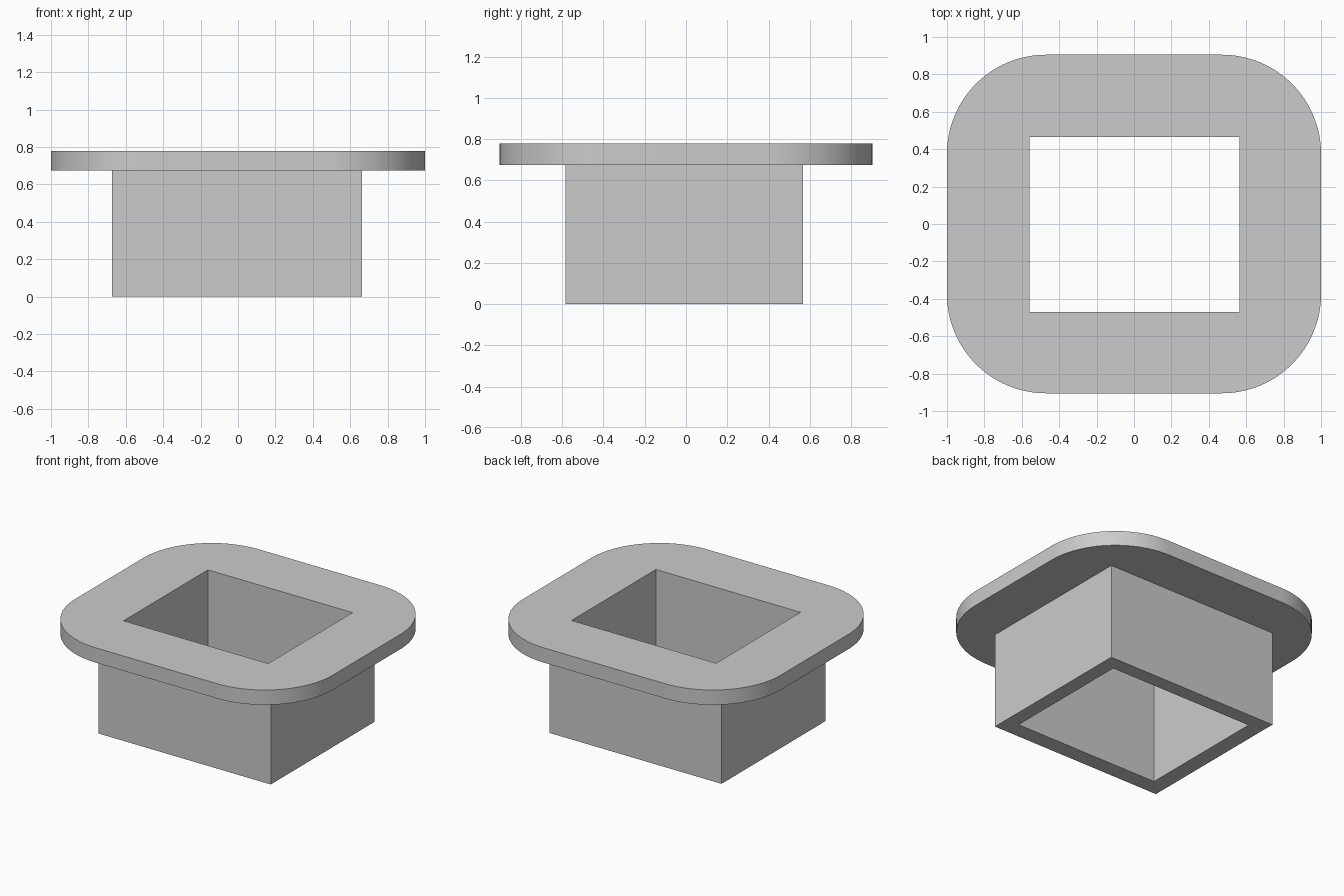
import bpy
import bmesh
from math import cos, sin, pi, radians

cube = bpy.data.objects.get("Cube")
if cube:
    bpy.data.objects.remove(cube, do_unlink=True)

FLANGE_BOTTOM, FLANGE_TOP = 0.674, 0.778
CORNER_STEPS = 24

bm = bmesh.new()


def rectangle(x0, x1, y0, y1):
    return [(x0, y0), (x1, y0), (x1, y1), (x0, y1)]


def rounded_rectangle(hx, hy, r):
    points = []
    for quarter, (sx, sy) in enumerate([(1, 1), (-1, 1), (-1, -1), (1, -1)]):
        for i in range(CORNER_STEPS + 1):
            a = (quarter + i / CORNER_STEPS) * pi / 2
            points.append((sx * (hx - r) + r * cos(a), sy * (hy - r) + r * sin(a)))
    return points


def wall(outline, z0, z1):
    """Upright wall around an outline; returns its lower and upper edge loops."""
    low = [bm.verts.new((x, y, z0)) for x, y in outline]
    high = [bm.verts.new((x, y, z1)) for x, y in outline]
    n = len(outline)
    for i in range(n):
        j = (i + 1) % n
        bm.faces.new((low[i], low[j], high[j], high[i]))
    return [[bm.edges.get((ring[i], ring[(i + 1) % n])) for i in range(n)]
            for ring in (low, high)]


# Upright walls: flange rim, outer box and the bore through both
rim_low, rim_high = wall(rounded_rectangle(1.0, 0.905, 0.53), FLANGE_BOTTOM, FLANGE_TOP)
box_low, box_high = wall(rectangle(-0.673, 0.664, -0.585, 0.567), 0, FLANGE_BOTTOM)
bore_low, bore_high = wall(rectangle(-0.56, 0.563, -0.47, 0.466), 0, FLANGE_TOP)

# Flat rings: flange top, flange underside and box base
for outer, inner, up in ((rim_high, bore_high, 1), (rim_low, box_high, -1), (box_low, bore_low, -1)):
    bmesh.ops.triangle_fill(bm, edges=outer + inner, use_beauty=True, normal=(0, 0, up))

bmesh.ops.recalc_face_normals(bm, faces=bm.faces)
mesh = bpy.data.meshes.new("flanged_sleeve")
bm.to_mesh(mesh)
bm.free()

sleeve = bpy.data.objects.new("flanged_sleeve", mesh)
bpy.context.collection.objects.link(sleeve)

# Plain grey material
grey = bpy.data.materials.new("plain_grey")
grey.use_nodes = True
colour = (0.6, 0.6, 0.6, 1)
grey.diffuse_color = colour
grey.node_tree.nodes["Principled BSDF"].inputs["Base Color"].default_value = colour
mesh.materials.append(grey)

# Smooth rounded corners, crisp edges
bpy.ops.object.select_all(action="DESELECT")
sleeve.select_set(True)
bpy.context.view_layer.objects.active = sleeve
bpy.ops.object.shade_smooth_by_angle(angle=radians(30))
